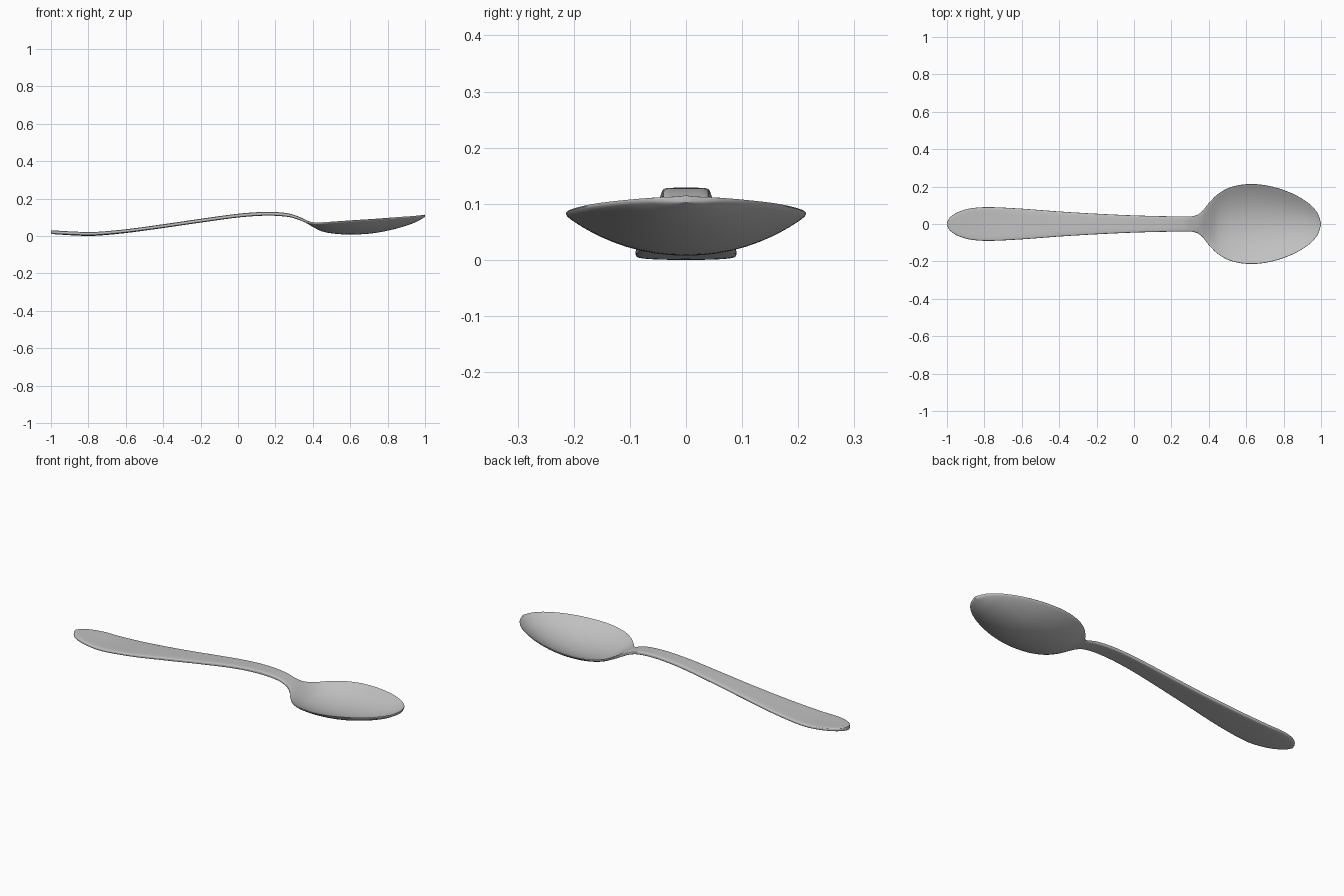
import bpy
import bmesh
import math

default_cube = bpy.data.objects.get("Cube")
if default_cube:
    bpy.data.objects.remove(default_cube, do_unlink=True)

# Stations along the spoon: x, half width, edge height, centre-line height
STATIONS = [
    (-1, .004, .021, .021), (-.985, .034, .02, .02), (-.94, .064, .018, .017),
    (-.87, .084, .015, .013), (-.77, .09, .013, .011), (-.6, .082, .027, .026),
    (-.4, .067, .053, .053), (-.2, .055, .082, .082), (0, .046, .109, .109),
    (.15, .042, .119, .119), (.26, .04, .113, .113), (.32, .043, .097, .097),
    (.36, .064, .08, .08), (.4, .112, .07, .056), (.45, .161, .071, .031),
    (.52, .198, .076, .018), (.62, .214, .083, .014), (.73, .202, .09, .022),
    (.84, .166, .098, .044), (.93, .114, .104, .072), (.98, .06, .108, .096),
    (1, .005, .109, .109),
]
STEPS = 6        # rings between neighbouring stations
ACROSS = 24      # divisions across the width
EDGE_POWER = 5   # squareness of the rounded edge


def spline(a, b, c, d, t):
    """Catmull-Rom value between b and c."""
    return b + t / 2 * (c - a + t * (2 * a - 5 * b + 4 * c - d
                                     + t * (3 * (b - c) + d - a)))


def smooth_stations(points, steps):
    last = len(points) - 1
    result = []
    for i in range(last):
        group = [points[max(0, min(last, i + k))] for k in (-1, 0, 1, 2)]
        for s in range(steps):
            result.append([spline(*values, s / steps) for values in zip(*group)])
    result.append(points[-1])
    return result


def half_thickness(x):
    """Thick handle easing into a thin bowl."""
    blend = max(0, min(1, (x - .2) / .3))
    return .01 - .004 * blend * blend * (3 - 2 * blend)


def cross_section(x, width, edge, centre):
    """Closed rounded strip, dished towards the centre line."""
    half = half_thickness(x)
    across = [math.sin(math.pi * (i / ACROSS - .5)) for i in range(ACROSS + 1)]
    outline = [(u, 1) for u in across] + [(u, -1) for u in across[-2:0:-1]]
    ring = []
    for u, side in outline:
        dish = edge + (centre - edge) * (1 - abs(u) ** 2.1)
        rounding = max(0, 1 - abs(u) ** EDGE_POWER) ** (1 / EDGE_POWER)
        ring.append((x, width * u, dish + side * half * rounding))
    return ring


def loft(name, sections, material):
    bm = bmesh.new()
    rings = [[bm.verts.new(co) for co in section] for section in sections]
    for first, second in zip(rings, rings[1:]):
        for i in range(len(first)):
            j = (i + 1) % len(first)
            bm.faces.new((first[i], first[j], second[j], second[i]))
    bm.faces.new(rings[0])
    bm.faces.new(rings[-1])
    bmesh.ops.recalc_face_normals(bm, faces=bm.faces)

    # Rest the lowest point on the ground
    lowest = min(v.co.z for v in bm.verts)
    bmesh.ops.translate(bm, verts=bm.verts, vec=(0, 0, -lowest))

    mesh = bpy.data.meshes.new(name)
    bm.to_mesh(mesh)
    bm.free()
    mesh.materials.append(material)
    obj = bpy.data.objects.new(name, mesh)
    bpy.context.collection.objects.link(obj)
    bpy.ops.object.select_all(action='DESELECT')
    obj.select_set(True)
    bpy.context.view_layer.objects.active = obj
    bpy.ops.object.shade_smooth_by_angle(angle=math.radians(50))
    return obj


# Plain metal finish
steel = bpy.data.materials.new("brushed steel grey")
steel.use_nodes = True
grey = (.53, .53, .53, 1)
steel.diffuse_color = grey
steel.node_tree.nodes["Principled BSDF"].inputs["Base Color"].default_value = grey

# Handle and bowl as one continuous piece
loft("spoon", [cross_section(*s) for s in smooth_stations(STATIONS, STEPS)], steel)
